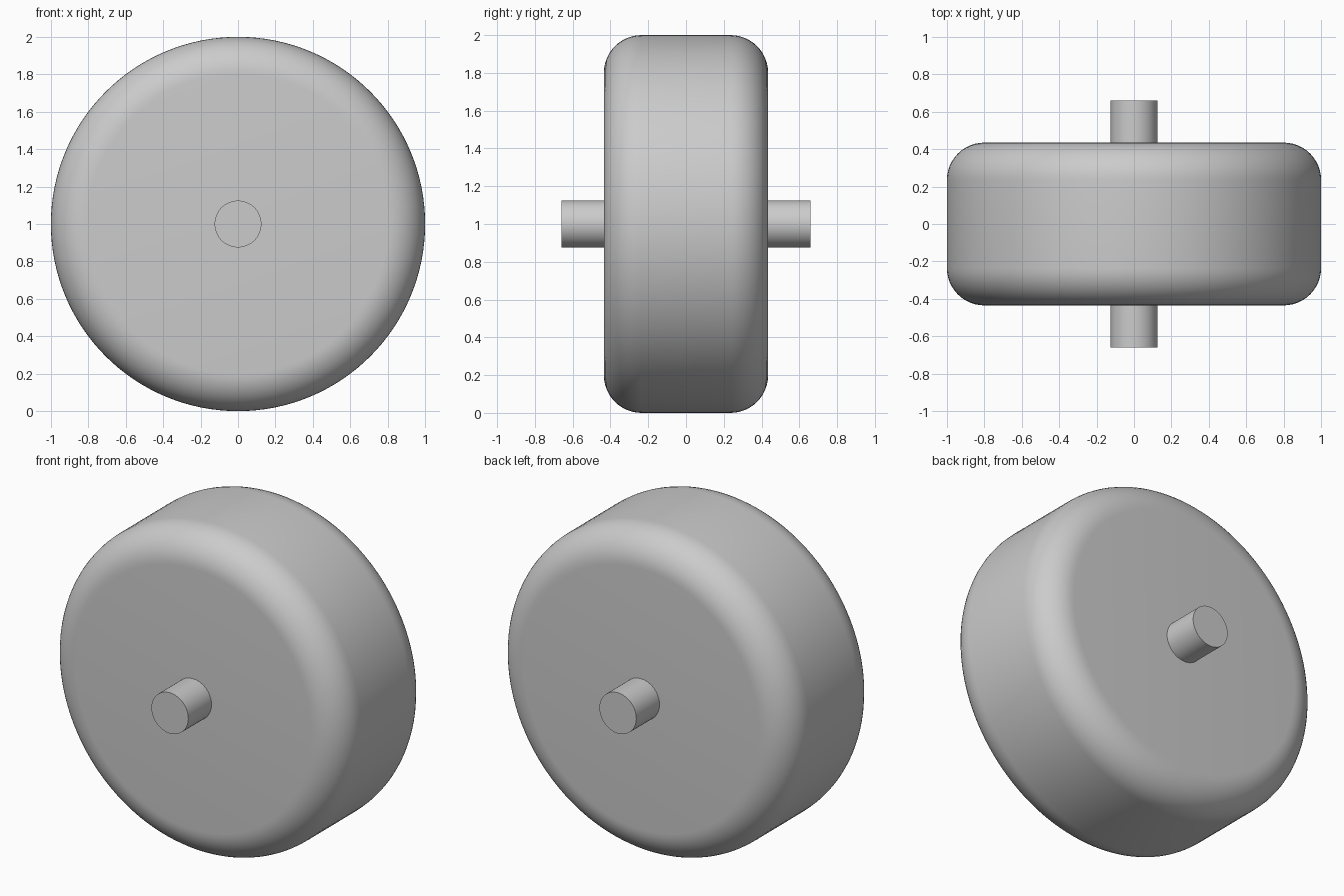
import bpy
import math

cube = bpy.data.objects.get("Cube")
if cube:
    bpy.data.objects.remove(cube, do_unlink=True)

grey = bpy.data.materials.new("plain grey")
grey.use_nodes = True
colour = (0.6, 0.6, 0.6, 1)
grey.diffuse_color = colour
grey.node_tree.nodes["Principled BSDF"].inputs["Base Color"].default_value = colour


def cylinder_along_y(name, radius, length, sides):
    bpy.ops.mesh.primitive_cylinder_add(
        vertices=sides, radius=radius, depth=length,
        location=(0, 0, 1), rotation=(math.pi / 2, 0, 0))
    obj = bpy.context.object
    obj.name = name
    obj.data.materials.append(grey)
    return obj


# Solid wheel with rounded shoulders
wheel = cylinder_along_y("wheel", 1, 0.87, 128)
bevel = wheel.modifiers.new("rounded shoulders", "BEVEL")
bevel.width = 0.2
bevel.segments = 12
bevel.limit_method = "ANGLE"
bevel.angle_limit = math.radians(40)
bpy.ops.object.modifier_apply(modifier=bevel.name)
bpy.ops.object.shade_smooth_by_angle(angle=math.radians(30))

# Axle passing through the hub
cylinder_along_y("axle", 0.125, 1.32, 64)
bpy.ops.object.shade_smooth_by_angle(angle=math.radians(30))
